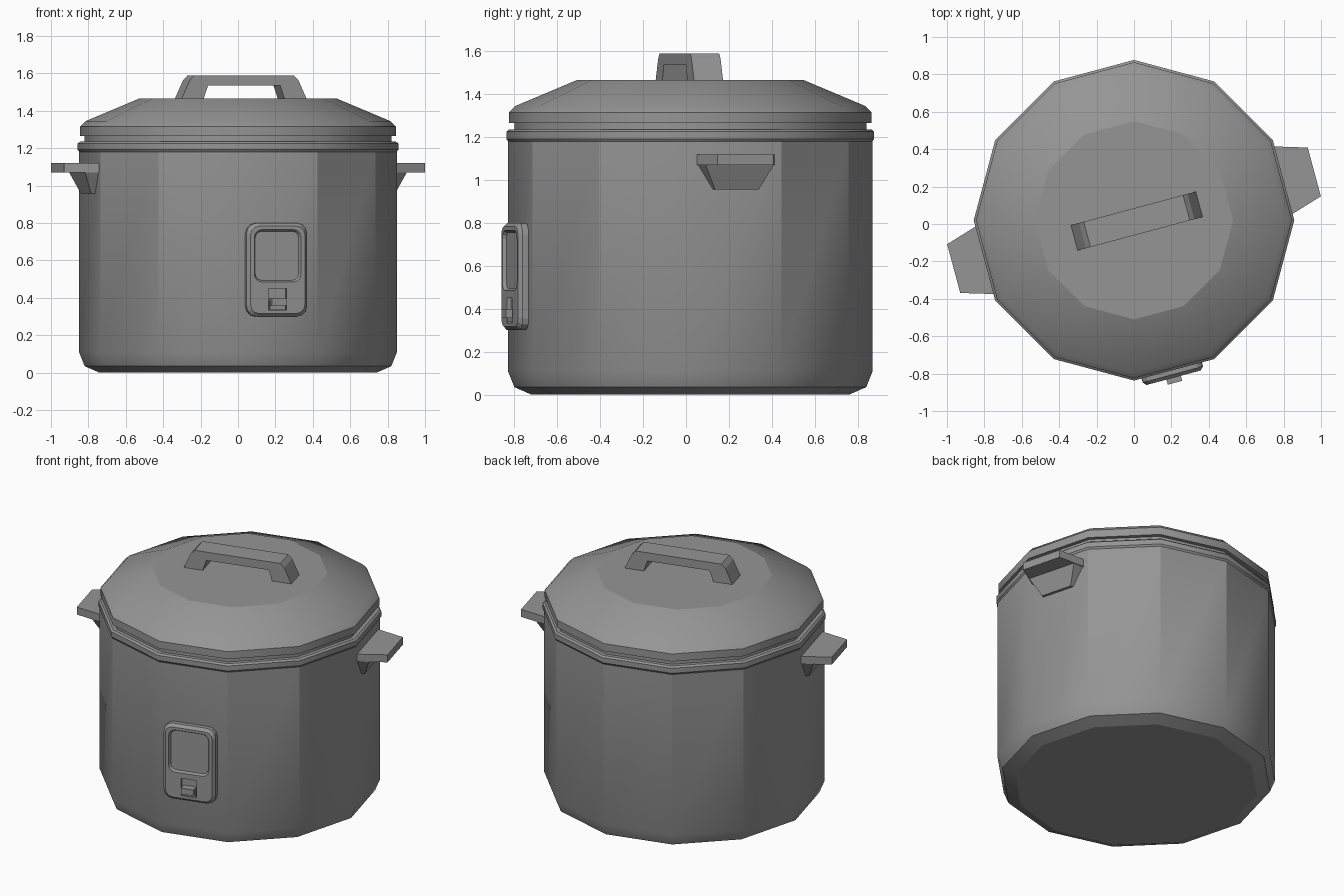
import bpy, bmesh, math
from mathutils import Matrix, Vector

if "Cube" in bpy.data.objects:
    bpy.data.objects.remove(bpy.data.objects["Cube"])

SIDES = 12
CENTRE = Matrix.Translation((0, 0.02, 0))
TURN = CENTRE @ Matrix.Rotation(math.radians(15), 4, "Z")   # fittings face the wall facets

grey = bpy.data.materials.new("satin grey")
grey.use_nodes = True
grey.diffuse_color = (0.3, 0.3, 0.3, 1)
grey.node_tree.nodes["Principled BSDF"].inputs["Base Color"].default_value = grey.diffuse_color


def finish(name, bm, matrix, sharp_angle=0):
    """Turn a bmesh into an object, smooth below the given angle."""
    bmesh.ops.recalc_face_normals(bm, faces=bm.faces)
    for f in bm.faces:
        f.smooth = sharp_angle > 0
    for e in bm.edges:
        e.smooth = e.is_manifold and e.calc_face_angle(0) < math.radians(sharp_angle)
        a, b = (v.co for v in e.verts)
        upright = abs(a.z - b.z) > 0.5
        if upright and sharp_angle > 0:      # the tall wall keeps most facet edges crisp
            e.smooth = abs(a.y) < 0.01 or (abs(a.x) < 0.01 and a.y < 0)
    bm.transform(matrix)
    mesh = bpy.data.meshes.new(name)
    bm.to_mesh(mesh)
    bm.free()
    mesh.materials.append(grey)
    obj = bpy.data.objects.new(name, mesh)
    bpy.context.collection.objects.link(obj)
    return obj


def loft(loops):
    """Skin a stack of equal-sized loops and cap both ends."""
    bm = bmesh.new()
    rings = [[bm.verts.new(p) for p in loop] for loop in loops]
    n = len(rings[0])
    for lo, hi in zip(rings, rings[1:]):
        for i in range(n):
            j = (i + 1) % n
            bm.faces.new((lo[i], lo[j], hi[j], hi[i]))
    bm.faces.new(rings[0])
    bm.faces.new(rings[-1])
    return bm


def lathe(name, profile):
    step = 2 * math.pi / SIDES
    bm = loft([[(r * math.cos(i * step), r * math.sin(i * step), z) for i in range(SIDES)]
               for r, z in profile])
    obj = finish(name, bm, CENTRE, 31)
    for p in obj.data.polygons:              # flat caps
        if len(p.vertices) == SIDES:
            for k in p.edge_keys:
                for e in obj.data.edges:
                    if e.key == k:
                        e.use_edge_sharp = True
    return obj


def box(name, centre, size):
    bm = bmesh.new()
    bmesh.ops.create_cube(bm, size=1, matrix=Matrix.Translation(centre) @ Matrix.Diagonal((*size, 1)))
    return finish(name, bm, TURN)


def rounded(depth, x, z, half_w, half_h, radius, seg=3):
    """Rounded rectangle facing the front at the given distance from the axis."""
    pts = []
    for q, (sx, sz) in enumerate([(1, 1), (-1, 1), (-1, -1), (1, -1)]):
        for k in range(seg + 1):
            a = math.pi / 2 * (q + k / seg)
            pts.append((x + sx * (half_w - radius) + radius * math.cos(a), -depth,
                        z + sz * (half_h - radius) + radius * math.sin(a)))
    return pts


# Pot with chamfered foot, rolled rim and recessed neck
lathe("pot_body", [(0.74, 0), (0.82, 0.035), (0.85, 0.11), (0.85, 1.18)])
lathe("pot_rim", [(0.845, 1.175), (0.857, 1.192), (0.857, 1.225), (0.845, 1.235)])
lathe("neck", [(0.82, 1.2), (0.82, 1.28)])

# Lid with chamfered band and flat crown
lathe("lid", [(0.845, 1.265), (0.845, 1.315), (0.815, 1.345), (0.53, 1.465)])

# Lid handle: arch profile swept across its width
half = [(0.348, 1.46), (0.3, 1.565), (0.275, 1.59)]
inner = [(0.2, 1.535), (0.225, 1.46)]
arch = half + [(-x, z) for x, z in half[::-1]] + [(-x, z) for x, z in inner[::-1]] + inner
finish("lid_handle", loft([[(x + 0.013, y, z) for x, z in arch] for y in (-0.078, 0.062)]), TURN)

# Side handles: tapered plate over a wedge bracket, one on each side
for side, angle in (("left", 0), ("right", math.pi)):
    place = TURN @ Matrix.Rotation(angle, 4, "Z")
    plate = [(0.8, -0.195), (0.998, -0.135), (0.998, 0.135), (0.8, 0.195)]
    finish(side + "_handle_plate", loft([[(x, y, z) for x, y in plate] for z in (1.07, 1.12)]), place)
    wedge = [[(0.8, -w, z), (d, -w + t, z), (d, w - t, z), (0.8, w, z)]
             for d, w, t, z in ((0.84, 0.115, 0.01, 0.955), (0.89, 0.187, 0.022, 1.07))]
    finish(side + "_handle_bracket", loft(wedge), place)

# Control panel with sunken window
PX = -0.013
panel = finish("control_panel", loft([
    rounded(0.79, PX, 0.55, 0.167, 0.25, 0.055),
    rounded(0.85, PX, 0.55, 0.167, 0.25, 0.055),
    rounded(0.868, PX, 0.55, 0.15, 0.233, 0.045),
    rounded(0.868, PX, 0.625, 0.129, 0.14, 0.04),
    rounded(0.852, PX, 0.625, 0.12, 0.131, 0.035)]), TURN)

# Switch slot cut into the panel
cutter = box("slot_cutter", (PX, -0.868, 0.392), (0.1, 0.04, 0.115))
cut = panel.modifiers.new("slot", "BOOLEAN")
cut.operation = "DIFFERENCE"
cut.solver = "EXACT"
cut.object = cutter
bpy.context.view_layer.objects.active = panel
bpy.ops.object.modifier_apply(modifier=cut.name)
bpy.data.objects.remove(cutter)

# Switch lever
box("switch_lever", (PX, -0.868, 0.378), (0.08, 0.056, 0.04))
box("switch_base", (PX, -0.855, 0.36), (0.085, 0.022, 0.045))
